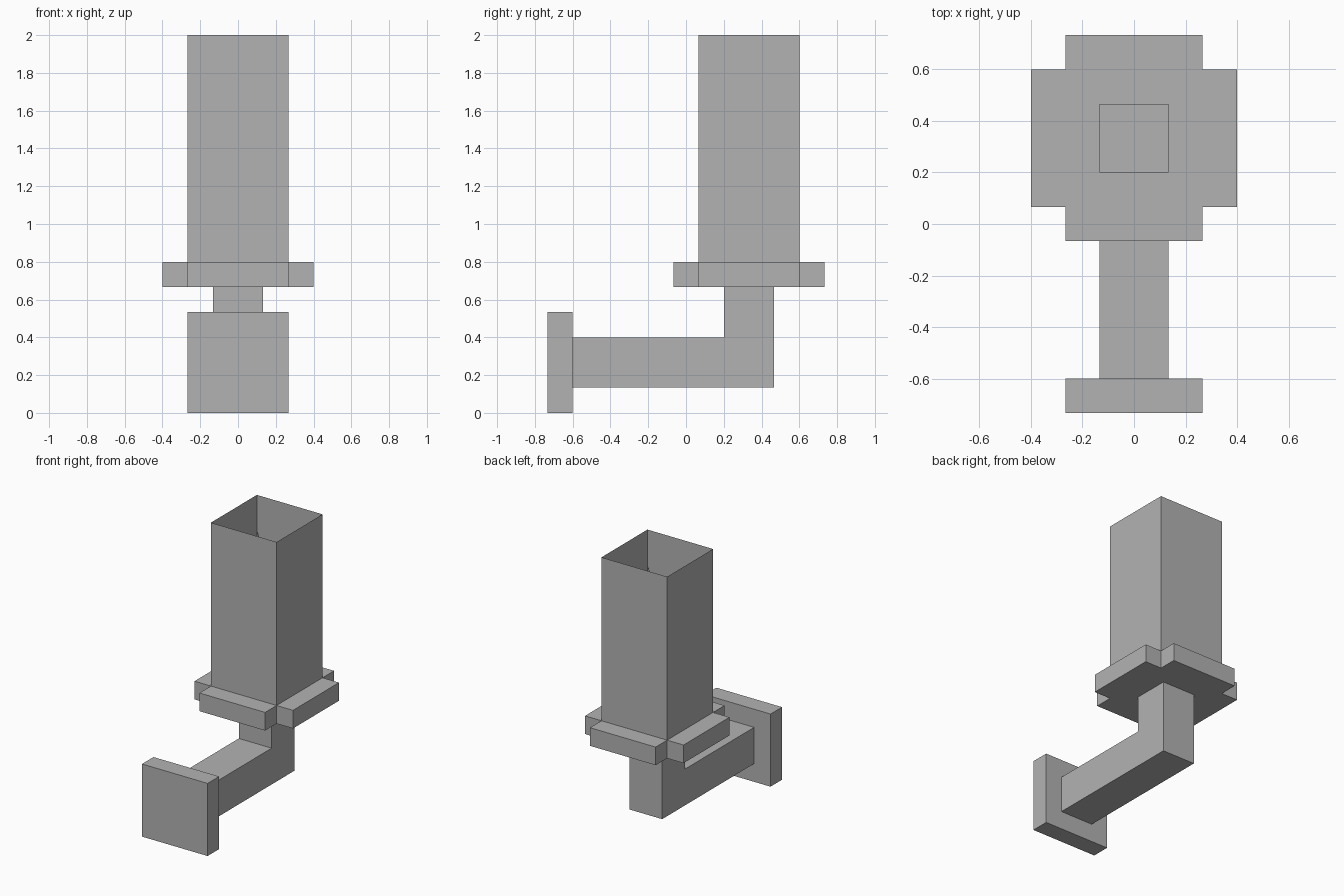
import bpy
import bmesh

default = bpy.data.objects.get("Cube")
if default:
    bpy.data.objects.remove(default, do_unlink=True)

U = 2 / 15      # modelling step
CY = 2.5 * U    # depth of the lamp axis

grey = bpy.data.materials.new("plain grey")
grey.use_nodes = True
colour = (0.45, 0.45, 0.45, 1)
grey.diffuse_color = colour
grey.node_tree.nodes["Principled BSDF"].inputs["Base Color"].default_value = colour


def finish(name, bm):
    mesh = bpy.data.meshes.new(name)
    bm.to_mesh(mesh)
    bm.free()
    mesh.materials.append(grey)
    obj = bpy.data.objects.new(name, mesh)
    bpy.context.collection.objects.link(obj)
    return obj


def prism(name, outline, direction, caps=True):
    """Extrude a closed outline along a direction; without caps it is an open tube."""
    bm = bmesh.new()
    base = bm.faces.new([bm.verts.new(p) for p in outline])
    top = bmesh.ops.extrude_face_region(bm, geom=[base], use_keep_orig=True)["geom"]
    moved = [v for v in top if isinstance(v, bmesh.types.BMVert)]
    bmesh.ops.translate(bm, verts=moved, vec=direction)
    bmesh.ops.recalc_face_normals(bm, faces=bm.faces)
    if not caps:
        ends = [f for f in bm.faces if abs(f.normal.z) > 0.9]
        bmesh.ops.delete(bm, geom=ends, context="FACES_ONLY")
    return finish(name, bm)


def square(half, z):
    h = half * U
    return [(-h, CY - h, z * U), (h, CY - h, z * U),
            (h, CY + h, z * U), (-h, CY + h, z * U)]


# Square wall plate at the front
w = 2 * U
prism("wall_plate", [(-w, -5.5 * U, 0), (w, -5.5 * U, 0),
                     (w, -5.5 * U, 2 * w), (-w, -5.5 * U, 2 * w)], (0, U, 0))

# L-shaped arm, drawn in side profile and extruded across
profile = [(-4.5, 1), (3.5, 1), (3.5, 5), (1.5, 5), (1.5, 3), (-4.5, 3)]
prism("bent_arm", [(-U, y * U, z * U) for y, z in profile], (2 * U, 0, 0))

# Cross-shaped saucer with notched corners
quarter = [(3, 2), (2, 2), (2, 3)]
cross = []
for _ in range(4):
    cross += quarter
    quarter = [(-y, x) for x, y in quarter]
prism("saucer", [(x * U, CY + y * U, 5 * U) for x, y in cross], (0, 0, U))

# Thin open-topped chimney
prism("lamp_chimney", square(2, 6), (0, 0, 9 * U), caps=False)

# Candle inside the chimney, with two crossed flame sheets
prism("candle", square(1, 6), (0, 0, 3 * U))
flame = bmesh.new()
for side in (-1, 1):
    a, b = (-w, CY - side * w), (w, CY + side * w)
    flame.faces.new([flame.verts.new(p) for p in (
        (*a, 9 * U), (*b, 9 * U), (*b, 13 * U), (*a, 13 * U))])
finish("crossed_flame", flame)
